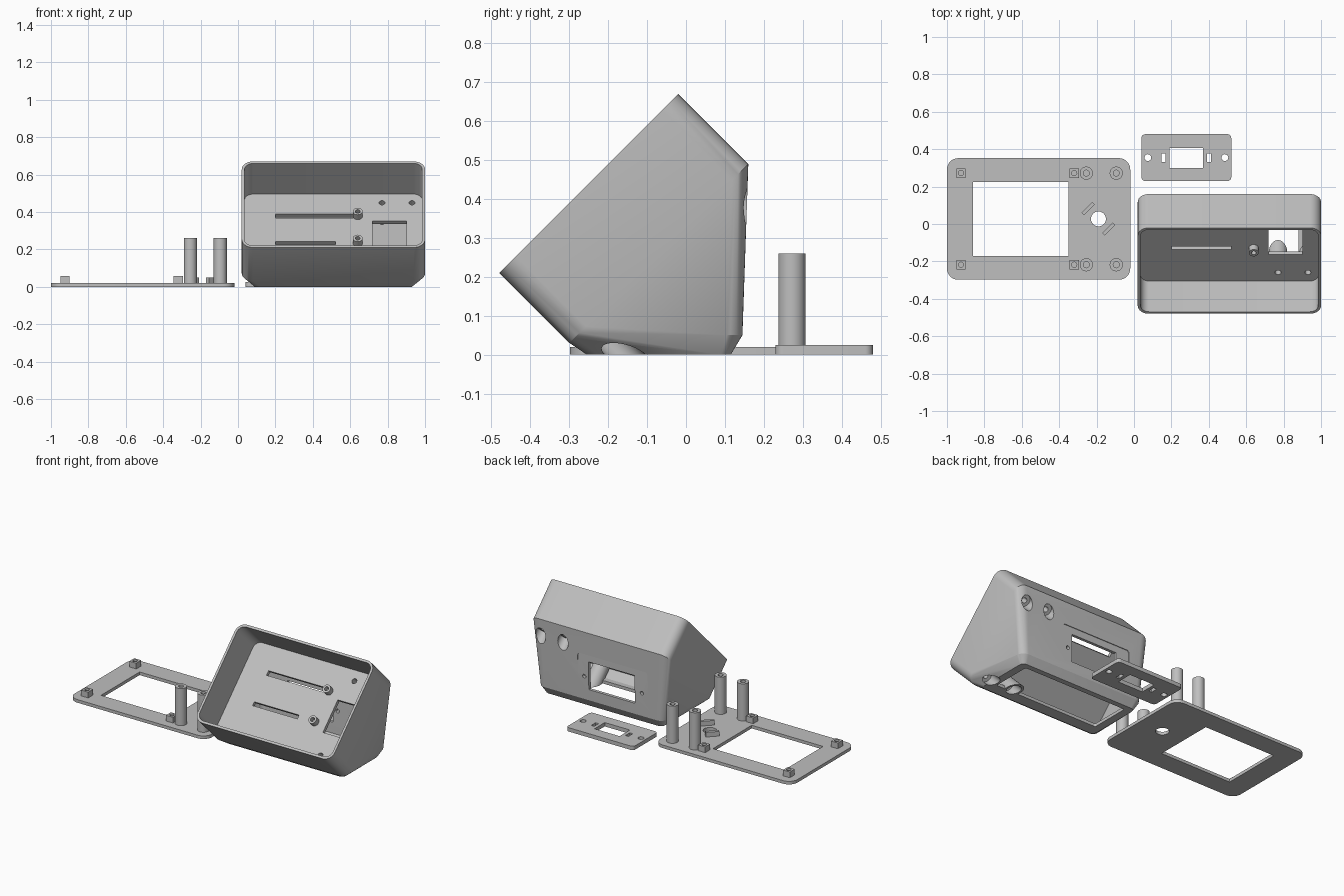
import bpy, bmesh, math
from mathutils import Matrix, Vector

cube = bpy.data.objects.get("Cube")
if cube:
    bpy.data.objects.remove(cube, do_unlink=True)

grey = bpy.data.materials.new("light_grey_plastic")
grey.use_nodes = True
grey.diffuse_color = (0.52, 0.52, 0.52, 1)
for node in grey.node_tree.nodes:
    if node.type == 'BSDF_PRINCIPLED':
        node.inputs["Base Color"].default_value = grey.diffuse_color

FLAT = Matrix.Identity(4)


def prism(cx, cy, w, h, r, z0, z1, frame=FLAT, seg=8):
    """Points of an upright rounded block; r = w/2 gives a cylinder."""
    pts = []
    for k, (sx, sy) in enumerate(((1, 1), (-1, 1), (-1, -1), (1, -1))):
        for i in range(seg + 1 if r else 1):
            a = (k + i / seg) * math.pi / 2
            x = cx + sx * (w / 2 - r) + r * math.cos(a)
            y = cy + sy * (h / 2 - r) + r * math.sin(a)
            pts += [frame @ Vector((x, y, z)) for z in (z0, z1)]
    return pts


def rod(cx, cy, r, z0, z1, frame=FLAT):
    return prism(cx, cy, 2 * r, 2 * r, r, z0, z1, frame)


def solid(name, pts):
    """Convex solid around the points."""
    bm = bmesh.new()
    for p in pts:
        bm.verts.new(p)
    bmesh.ops.remove_doubles(bm, verts=bm.verts[:], dist=0.0001)
    bmesh.ops.convex_hull(bm, input=bm.verts[:])
    loose = [v for v in bm.verts if not v.link_faces]
    bmesh.ops.delete(bm, geom=loose, context='VERTS')
    bmesh.ops.dissolve_limit(bm, angle_limit=0.005, verts=bm.verts[:], edges=bm.edges[:])
    bmesh.ops.recalc_face_normals(bm, faces=bm.faces[:])
    mesh = bpy.data.meshes.new(name)
    bm.to_mesh(mesh)
    bm.free()
    mesh.materials.append(grey)
    obj = bpy.data.objects.new(name, mesh)
    bpy.context.collection.objects.link(obj)
    return obj


def combine(obj, other, op):
    """Apply a boolean and drop the helper."""
    if isinstance(other, list):
        other = solid("cutter", other)
    other.hide_render = True
    mod = obj.modifiers.new("boolean", 'BOOLEAN')
    mod.operation, mod.solver, mod.object = op, 'EXACT', other
    bpy.context.view_layer.objects.active = obj
    bpy.ops.object.modifier_apply(modifier=mod.name)
    bpy.data.objects.remove(other, do_unlink=True)


def cut(obj, *shapes):
    for s in shapes:
        combine(obj, s, 'DIFFERENCE')


def add(obj, *shapes):
    for s in shapes:
        combine(obj, s, 'UNION')


def finish(obj):
    bpy.ops.object.select_all(action='DESELECT')
    obj.select_set(True)
    bpy.context.view_layer.objects.active = obj
    bpy.ops.object.shade_smooth_by_angle(angle=math.radians(25))


# Housing: tilted open tray blended into a tapered foot
TILT = Matrix.Translation((0.51, -0.25, 0.44)) @ Matrix.Rotation(math.pi / 4, 4, 'X')
outer = prism(0, 0, 0.98, 0.65, 0.06, -0.255, 0, TILT)
outer += prism(0.51, 0.0, 0.9, 0.29, 0.05, 0.05, 0.06)
outer += prism(0.51, -0.07, 0.84, 0.37, 0.03, 0, 0.01)
housing = solid("housing", outer)
cut(housing, prism(0, 0, 0.95, 0.62, 0.045, -0.232, 0.1, TILT))

# Hollow foot with an open base, leaving sleeves around the screws
screws = [(u, v) for u in (0.26, 0.42) for v in (-0.245, 0.245)]
inner = prism(0, 0, 0.91, 0.58, 0.04, -0.256, -0.255, TILT)
inner += prism(0.51, 0.0, 0.85, 0.25, 0.03, 0.05, 0.06)
inner += prism(0.51, -0.06, 0.8, 0.31, 0.02, 0.02, 0.03)
cavity = solid("cavity", inner)
add(cavity, prism(0.51, -0.05, 0.74, 0.26, 0.01, -0.1, 0.06))
cut(cavity, *[rod(u, v, 0.05, -0.6, -0.2, TILT) for u, v in screws])
cut(housing, cavity)
for u, v in screws:
    cut(housing, rod(u, v, 0.016, -0.32, -0.2, TILT), rod(u, v, 0.037, -0.6, -0.29, TILT))

# Tray floor: slots, cable opening and hollow standoffs
cut(housing,
    prism(-0.09, 0.143, 0.44, 0.03, 0, -0.27, -0.2, TILT),
    prism(-0.15, -0.06, 0.32, 0.025, 0, -0.27, -0.2, TILT),
    prism(0.3, 0, 0.18, 0.215, 0, -0.27, -0.2, TILT))
for v in (0.143, -0.06):
    add(housing, rod(0.13, v, 0.026, -0.245, -0.195, TILT))
    cut(housing, rod(0.13, v, 0.013, -0.225, -0.15, TILT))

# Rear port: shallow seat, window and pilot holes
REAR = Matrix.Translation((0.416, 0, 0.2)) @ Matrix.Rotation(math.pi / 2, 4, 'X')
cut(housing,
    prism(0, 0.01, 0.5, 0.27, 0.02, -0.3, -0.1505, REAR),
    prism(0.01, 0.01, 0.33, 0.18, 0, -0.3, -0.08, REAR))
for side in (-1, 1):
    cut(housing, rod(side * 0.206, 0, 0.012, -0.3, -0.1, REAR))
finish(housing)

# Front cover plate with display window and knob hole
cover = solid("front_cover", prism(-0.51, 0.027, 0.98, 0.65, 0.06, 0, 0.02))
cut(cover, prism(-0.605, 0.027, 0.51, 0.395, 0, -0.1, 0.1), rod(-0.19, 0.027, 0.04, -0.1, 0.1))
for y in (0.272, -0.218):
    for x in (-0.255, -0.095):
        add(cover, rod(x, y, 0.035, 0.01, 0.26))
        cut(cover, rod(x, y, 0.016, 0.06, 0.4))
    for x in (-0.925, -0.32):
        add(cover, prism(x, y, 0.05, 0.05, 0, 0.01, 0.057))
        cut(cover, rod(x, y, 0.014, 0.025, 0.1))
for x, y in ((-0.245, 0.082), (-0.135, -0.027)):
    turn = Matrix.Translation((x, y, 0)) @ Matrix.Rotation(math.pi / 4, 4, 'Z')
    add(cover, prism(0, 0, 0.08, 0.02, 0, 0.01, 0.05, turn))
finish(cover)

# Small rear port plate
port = solid("port_plate", prism(0.28, 0.355, 0.48, 0.25, 0.02, 0, 0.025))
cut(port, prism(0.28, 0.353, 0.18, 0.105, 0, -0.1, 0.1))
for side in (-1, 1):
    cut(port, rod(0.28 + side * 0.206, 0.355, 0.018, -0.1, 0.1),
        prism(0.28 + side * 0.122, 0.355, 0.022, 0.045, 0, -0.1, 0.1))
finish(port)
